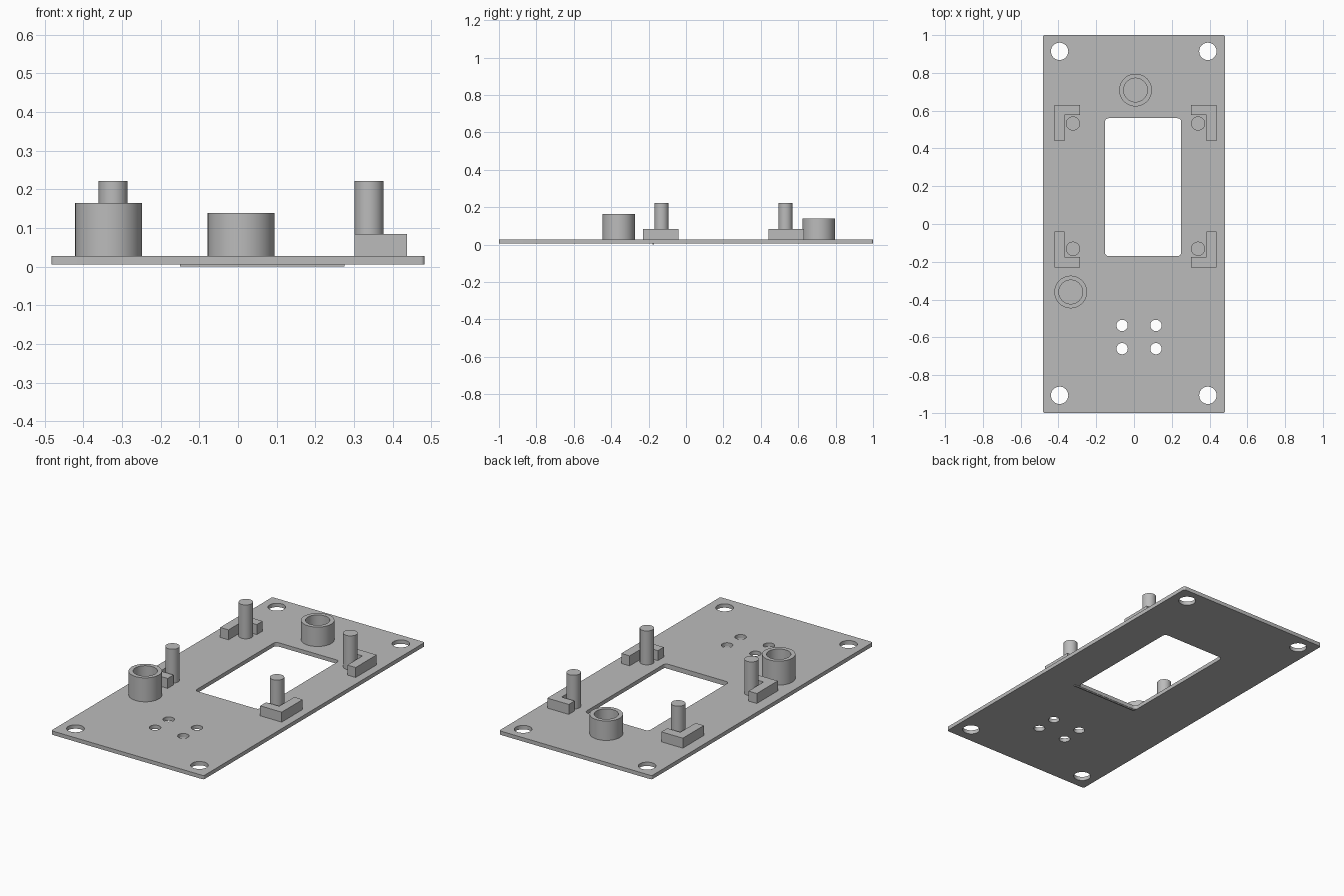
import bpy, bmesh, math

if "Cube" in bpy.data.objects:
    bpy.data.objects.remove(bpy.data.objects["Cube"], do_unlink=True)

BASE, TOP = 0.006, 0.028

grey = bpy.data.materials.new("plain grey")
grey.use_nodes = True
grey.diffuse_color = (0.5, 0.5, 0.5, 1)
grey.node_tree.nodes["Principled BSDF"].inputs["Base Color"].default_value = (0.5, 0.5, 0.5, 1)


def extrude(name, outline, z0, z1):
    """Solid prism from a counter-clockwise outline."""
    bm = bmesh.new()
    face = bm.faces.new([bm.verts.new((x, y, z0)) for x, y in outline])
    up = bmesh.ops.extrude_face_region(bm, geom=[face])["geom"]
    bmesh.ops.translate(bm, vec=(0, 0, z1 - z0),
                        verts=[v for v in up if isinstance(v, bmesh.types.BMVert)])
    bmesh.ops.recalc_face_normals(bm, faces=bm.faces)
    mesh = bpy.data.meshes.new(name)
    bm.to_mesh(mesh)
    bm.free()
    mesh.materials.append(grey)
    ob = bpy.data.objects.new(name, mesh)
    bpy.context.collection.objects.link(ob)
    return ob


def circle(x, y, r, n=32):
    return [(x + r * math.cos(math.tau * i / n), y + r * math.sin(math.tau * i / n))
            for i in range(n)]


def rounded_rect(x0, x1, y0, y1, r, steps=6):
    pts = []
    corners = [(x1 - r, y1 - r), (x0 + r, y1 - r), (x0 + r, y0 + r), (x1 - r, y0 + r)]
    for q, (cx, cy) in enumerate(corners):
        for i in range(steps + 1):
            a = math.pi / 2 * (q + i / steps)
            pts.append((cx + r * math.cos(a), cy + r * math.sin(a)))
    return pts


def cut(ob, outline, z0, z1):
    """Cut a prism out of an object and discard the cutter."""
    cutter = extrude("cutter", outline, z0, z1)
    cutter.hide_render = True
    mod = ob.modifiers.new("cut", "BOOLEAN")
    mod.operation, mod.solver, mod.object = "DIFFERENCE", "EXACT", cutter
    bpy.ops.object.select_all(action="DESELECT")
    bpy.context.view_layer.objects.active = ob
    ob.select_set(True)
    bpy.ops.object.modifier_apply(modifier=mod.name)
    bpy.data.objects.remove(cutter, do_unlink=True)


def smooth(ob):
    bpy.ops.object.select_all(action="DESELECT")
    bpy.context.view_layer.objects.active = ob
    ob.select_set(True)
    bpy.ops.object.shade_smooth_by_angle(angle=math.radians(30))


# Panel with display window, mounting holes and a group of small holes
panel = extrude("panel", rounded_rect(-0.483, 0.483, -1, 1, 0.01), BASE, TOP)
holes = [rounded_rect(-0.154, 0.25, -0.17, 0.56, 0.02)]
holes += [circle(x, y, 0.046) for x in (-0.394, 0.391) for y in (-0.907, 0.914)]
holes += [circle(x, y, 0.03) for x in (-0.063, 0.116) for y in (-0.66, -0.537)]
for outline in holes:
    cut(panel, outline, -0.1, 0.1)
smooth(panel)

# Thin lip under the front edge of the window
extrude("window_lip", [(-0.15, -0.18), (0.275, -0.18), (0.275, -0.172), (-0.15, -0.172)],
        0, BASE + 0.001)

# Open round collars
for name, x, y, top in (("back_collar", 0.008, 0.709, 0.139),
                        ("front_collar", -0.335, -0.36, 0.165)):
    collar = extrude(name, circle(x, y, 0.0865, 48), TOP - 0.005, top)
    cut(collar, circle(x, y, 0.063, 48), 0, 0.3)
    smooth(collar)

# Corner brackets with locating pegs, mirrored about the board centre
for side, sx, cx in (("left", 1, 0.437), ("right", -1, 0.421)):
    for end, sy, cy in (("back", 1, 0.63), ("front", -1, 0.229)):
        shape = [(0, 0), (0.136, 0), (0.136, 0.053), (0.053, 0.053), (0.053, 0.19), (0, 0.19)]
        outline = [(sx * (cx - u), sy * (cy - v)) for u, v in shape]
        extrude(f"{end}_{side}_bracket", outline, TOP - 0.005, 0.085)
        peg = extrude(f"{end}_{side}_peg",
                      circle(sx * (cx - 0.098), sy * (cy - 0.098), 0.0375), TOP - 0.005, 0.222)
        smooth(peg)
